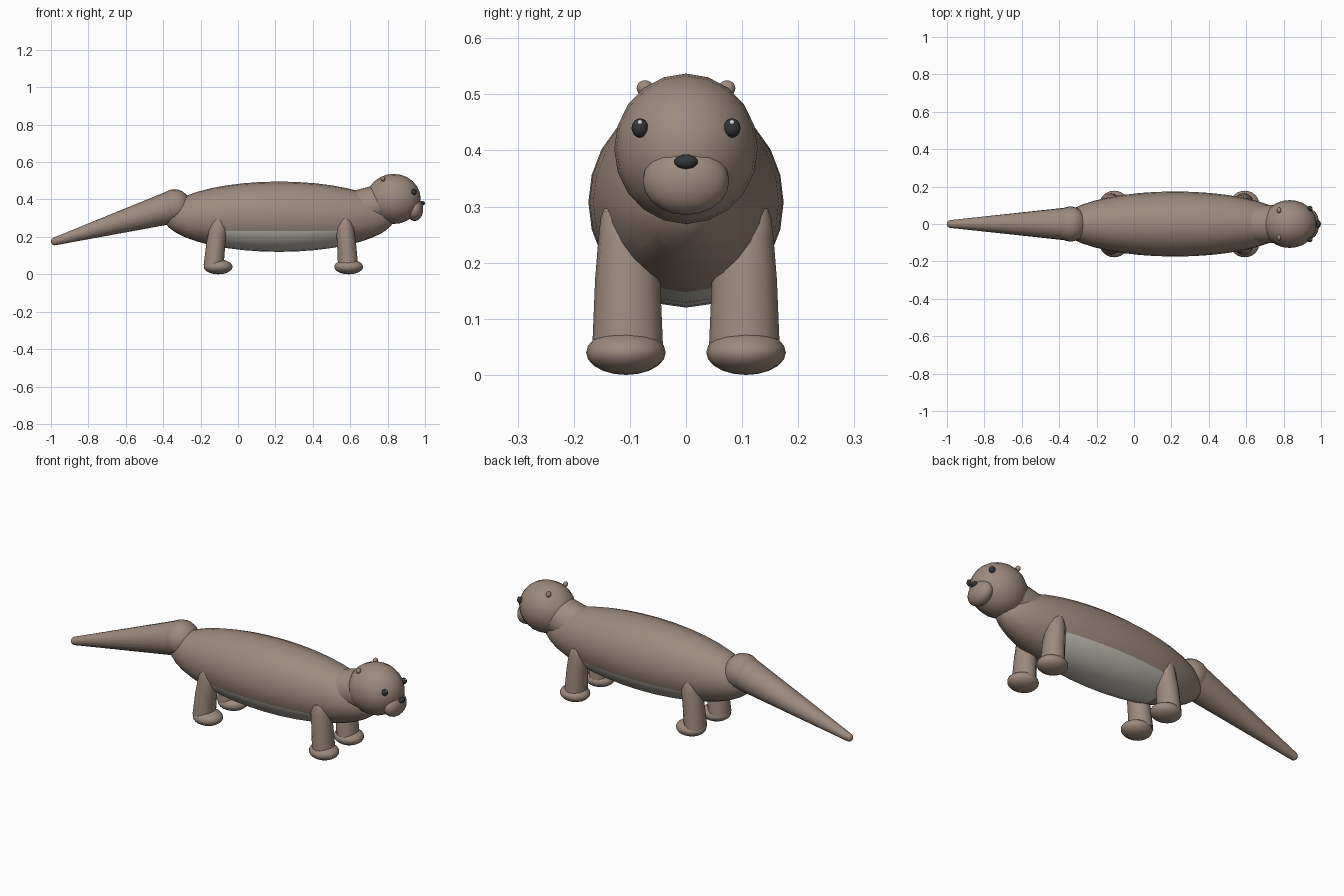
import bpy, bmesh
from mathutils import Matrix, Vector

cube = bpy.data.objects.get("Cube")
if cube:
    bpy.data.objects.remove(cube, do_unlink=True)


def material(name, rgb):
    m = bpy.data.materials.new(name)
    m.use_nodes = True
    m.diffuse_color = (*rgb, 1)
    m.node_tree.nodes["Principled BSDF"].inputs["Base Color"].default_value = (*rgb, 1)
    return m


fur = material("brown_fur", (0.34, 0.255, 0.205))
pale = material("pale_belly", (0.58, 0.55, 0.49))
dark = material("dark_eye", (0.035, 0.037, 0.04))
glint_white = material("eye_glint", (0.7, 0.7, 0.7))


def finish(name, bm, *mats):
    bmesh.ops.recalc_face_normals(bm, faces=bm.faces)
    mesh = bpy.data.meshes.new(name)
    bm.to_mesh(mesh)
    bm.free()
    for m in mats:
        mesh.materials.append(m)
    ob = bpy.data.objects.new(name, mesh)
    bpy.context.collection.objects.link(ob)
    bpy.ops.object.select_all(action="DESELECT")
    ob.select_set(True)
    bpy.context.view_layer.objects.active = ob
    bpy.ops.object.shade_smooth_by_angle(angle=0.9)


def ball_mesh(center, radii, segments=20, rings=12):
    """Ellipsoid with its poles along x."""
    bm = bmesh.new()
    bmesh.ops.create_uvsphere(bm, u_segments=segments, v_segments=rings, radius=1)
    bm.transform(Matrix.Translation(center) @ Matrix.Diagonal((*radii, 1))
                 @ Matrix.Rotation(1.5707963, 4, "Y"))
    return bm


def ball(name, center, radii, mat):
    finish(name, ball_mesh(center, radii), mat)


def cone(name, start, end, r_start, r_end, mat):
    """Tapered cylinder between two points."""
    start, end = Vector(start), Vector(end)
    axis = end - start
    bm = bmesh.new()
    bmesh.ops.create_cone(bm, cap_ends=True, segments=20, radius1=r_start,
                          radius2=r_end, depth=axis.length)
    bm.transform(Matrix.Translation((start + end) / 2)
                 @ axis.to_track_quat("Z", "Y").to_matrix().to_4x4())
    finish(name, bm, mat)


def leg(name, stations, mat):
    """Skin horizontal rings given as x, y, z, x radius, y radius."""
    bm = bmesh.new()
    rings = []
    for x, y, z, rx, ry in stations:
        ring = bmesh.ops.create_circle(bm, segments=14, radius=1)["verts"]
        bmesh.ops.transform(bm, verts=ring, matrix=Matrix.Translation((x, y, z))
                            @ Matrix.Diagonal((rx, ry, 1, 1)))
        rings.append(ring)
    for a, b in zip(rings, rings[1:]):
        for i in range(len(a)):
            j = (i + 1) % len(a)
            bm.faces.new((a[i], a[j], b[j], b[i]))
    bm.faces.new(rings[0])
    bm.faces.new(rings[-1])
    finish(name, bm, mat)


# Body with the belly patch cut into its underside
MID, PATCH_TOP, PATCH_HALF = 0.22, 0.232, 0.32
body = ball_mesh((MID, 0, 0.308), (0.62, 0.174, 0.188), 24, 20)
for point, normal in (((0, 0, PATCH_TOP), (0, 0, 1)),
                      ((MID - PATCH_HALF, 0, 0), (1, 0, 0)),
                      ((MID + PATCH_HALF, 0, 0), (1, 0, 0))):
    bmesh.ops.bisect_plane(body, geom=body.verts[:] + body.edges[:] + body.faces[:],
                           plane_co=point, plane_no=normal)
for f in body.faces:
    c = f.calc_center_median()
    f.material_index = int(c.z < PATCH_TOP and abs(c.x - MID) < PATCH_HALF)
finish("body", body, fur, pale)

# Tail
ball("tail_base", (-0.34, 0, 0.364), (0.088, 0.094, 0.091), fur)
cone("tail", (-0.35, 0, 0.36), (-0.98, 0, 0.176), 0.089, 0.021, fur)
ball("tail_tip", (-0.98, 0, 0.176), (0.02, 0.021, 0.021), fur)

# Neck and head
cone("neck", (0.65, 0, 0.35), (0.80, 0, 0.39), 0.102, 0.1, fur)
ball("head", (0.832, 0, 0.403), (0.145, 0.128, 0.134), fur)
ball("muzzle", (0.944, 0, 0.346), (0.046, 0.077, 0.061), fur)
ball("nose", (0.985, 0, 0.38), (0.014, 0.021, 0.013), dark)

for side, s in (("left", 1), ("right", -1)):
    # Face details
    ball(f"{side}_ear", (0.775, s * 0.073, 0.511), (0.012, 0.015, 0.014), fur)
    ball(f"{side}_eye", (0.94, s * 0.082, 0.44), (0.015, 0.015, 0.017), dark)
    ball(f"{side}_eye_glint", (0.95, s * 0.082, 0.45), (0.005, 0.005, 0.005), glint_white)
    # Legs and paws
    for end, x, lean in (("front", 0.58, 0.008), ("rear", -0.118, -0.012)):
        leg(f"{end}_{side}_leg", [
            (x - lean, s * 0.122, 0.297, 0.016, 0.024),
            (x - lean, s * 0.115, 0.28, 0.036, 0.037),
            (x - lean, s * 0.108, 0.245, 0.049, 0.048),
            (x, s * 0.104, 0.17, 0.052, 0.058),
            (x + lean, s * 0.104, 0.05, 0.055, 0.063)], fur)
        ball(f"{end}_{side}_paw", (x + 0.012, s * 0.107, 0.04), (0.077, 0.071, 0.04), fur)
